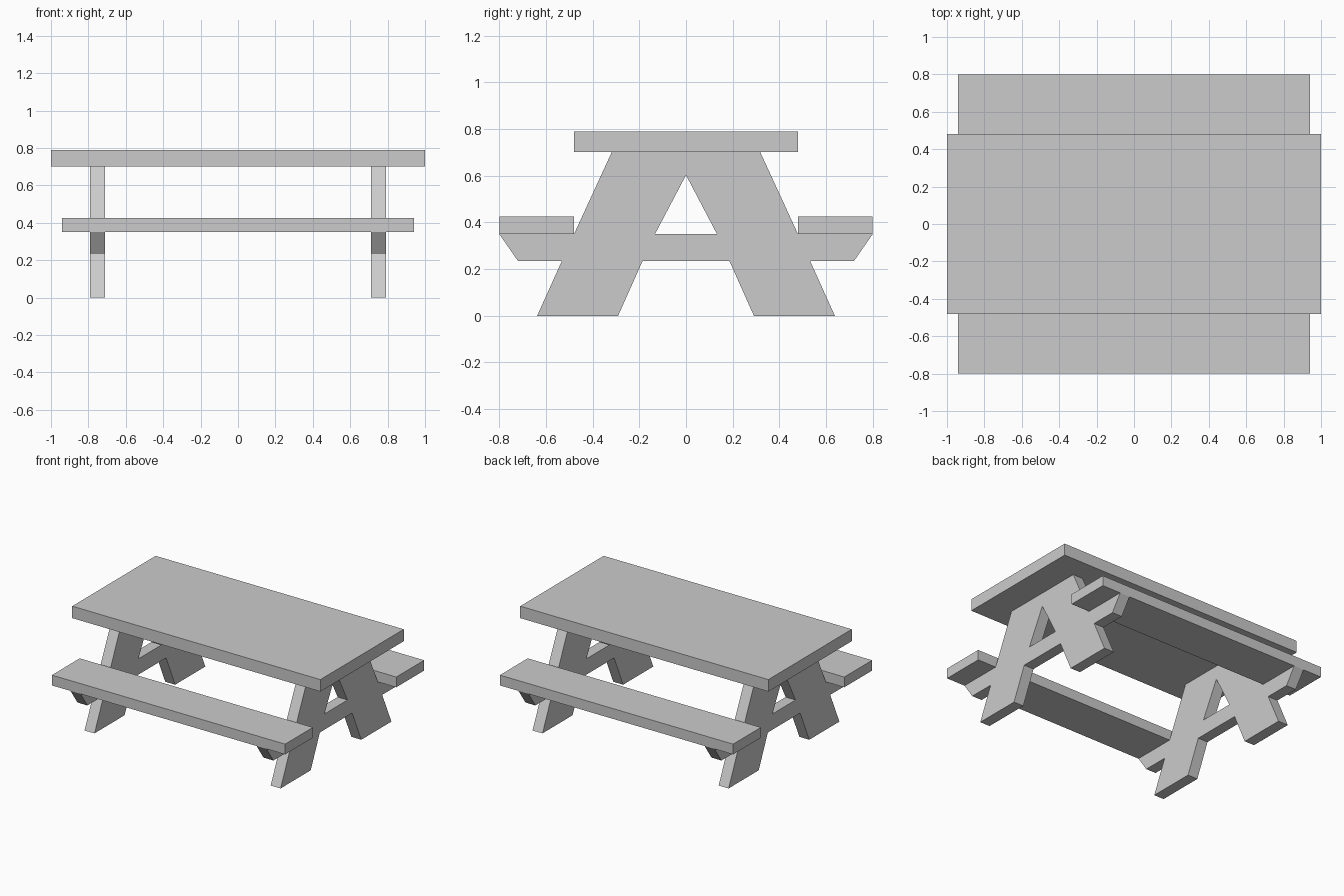
import bpy
from math import pi

if "Cube" in bpy.data.objects:
    bpy.data.objects.remove(bpy.data.objects["Cube"])


def box(name, size, center):
    bpy.ops.mesh.primitive_cube_add(size=1, location=center)
    ob = bpy.context.object
    ob.name = name
    ob.scale = size
    bpy.ops.object.transform_apply(location=False, rotation=False, scale=True)
    return ob


def plate(name, outlines, thickness, x):
    # Flat plate in the YZ plane; the second outline cuts a hole
    cu = bpy.data.curves.new(name, 'CURVE')
    cu.dimensions = '2D'
    cu.fill_mode = 'BOTH'
    cu.extrude = thickness / 2
    for pts in outlines:
        sp = cu.splines.new('POLY')
        sp.points.add(len(pts) - 1)
        for p, (y, z) in zip(sp.points, pts):
            p.co = (y, z, 0, 1)
        sp.use_cyclic_u = True
    ob = bpy.data.objects.new(name, cu)
    ob.rotation_euler = (pi / 2, 0, pi / 2)
    ob.location.x = x
    bpy.context.collection.objects.link(ob)
    bpy.ops.object.select_all(action='DESELECT')
    ob.select_set(True)
    bpy.context.view_layer.objects.active = ob
    bpy.ops.object.convert(target='MESH')
    bpy.ops.object.shade_flat()


# Table top
box("table_top", (2.0, 0.96, 0.087), (0, 0, 0.7455))

# Benches
for name, s in (("front_bench", -1), ("back_bench", 1)):
    box(name, (1.88, 0.32, 0.075), (0, s * 0.64, 0.3875))

# A-shaped end frames: half outline mirrored, with a triangular opening
half = [(0.318, 0.702), (0.48, 0.35), (0.80, 0.35), (0.72, 0.235),
        (0.532, 0.235), (0.638, 0), (0.291, 0), (0.186, 0.235)]
outline = half + [(-y, z) for y, z in reversed(half)]
opening = [(-0.133, 0.35), (0.133, 0.35), (0, 0.603)]
for name, x in (("left_frame", -0.75), ("right_frame", 0.75)):
    plate(name, [outline, opening], 0.08, x)
